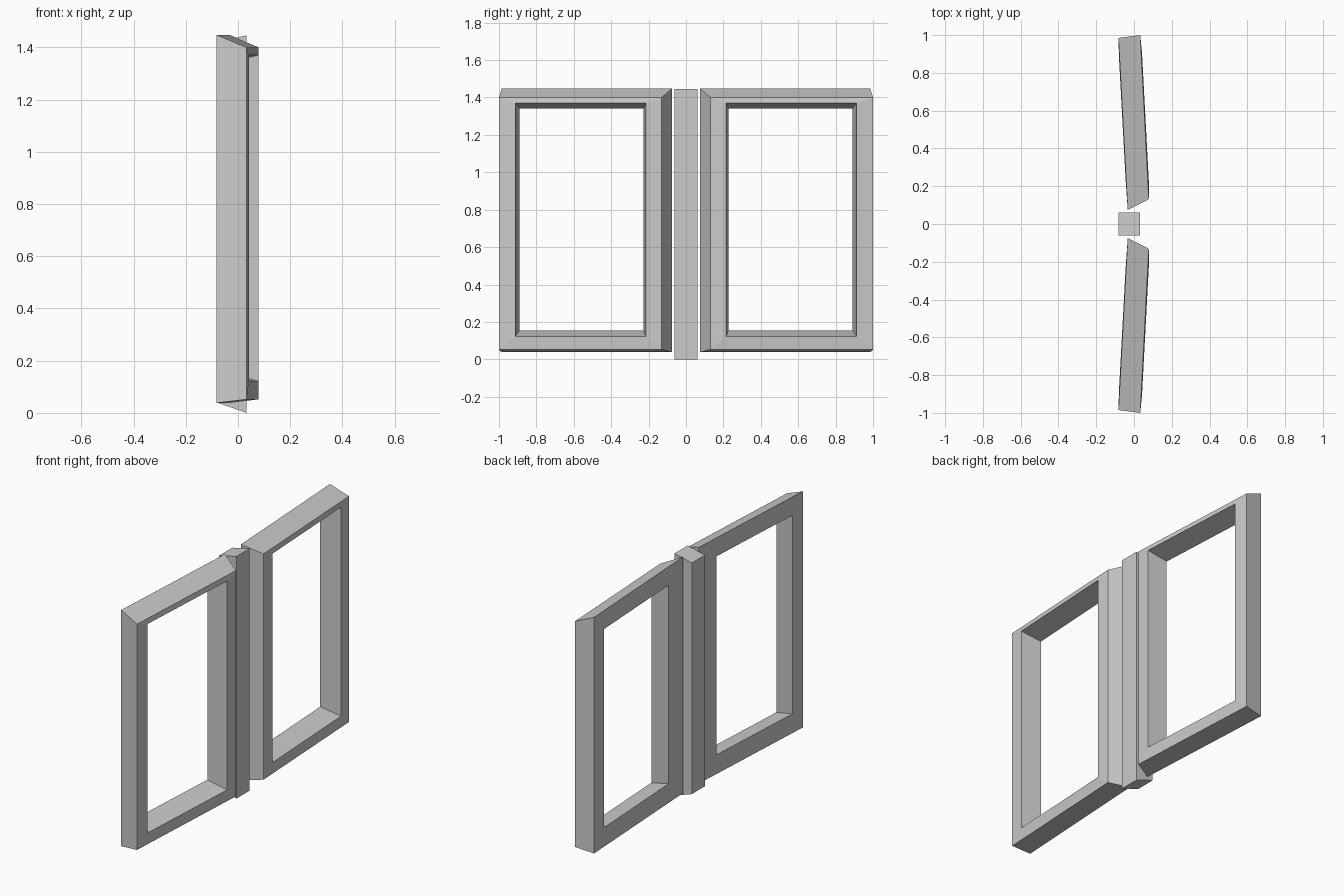
import bpy

if "Cube" in bpy.data.objects:
    bpy.data.objects.remove(bpy.data.objects["Cube"])


def make_mesh(name, verts, faces):
    mesh = bpy.data.meshes.new(name)
    mesh.from_pydata(verts, [], faces)
    mesh.update()
    obj = bpy.data.objects.new(name, mesh)
    bpy.context.collection.objects.link(obj)
    return obj


def ring(inner, outer, z_low, z_high, side):
    """Rectangle loop; inner and outer are (x, y) of its vertical edges."""
    (xi, yi), (xo, yo) = inner, outer
    return [(xi, yi * side, z_low), (xo, yo * side, z_low),
            (xo, yo * side, z_high), (xi, yi * side, z_high)]


def window_frame(name, side):
    # four loops: front outer, front opening, back opening, back outer
    loops = [
        ring((0.078, 0.13), (0.033, 1.0), 0.052, 1.40, side),
        ring((0.079, 0.215), (0.042, 0.912), 0.123, 1.37, side),
        ring((-0.044, 0.227), (-0.08, 0.89), 0.155, 1.34, side),
        ring((-0.033, 0.075), (-0.082, 0.985), 0.038, 1.448, side),
    ]
    verts = [v for loop in loops for v in loop]
    faces = []
    for a in range(4):
        b = (a + 1) % 4
        for i in range(4):
            j = (i + 1) % 4
            quad = (a * 4 + i, a * 4 + j, b * 4 + j, b * 4 + i)
            faces.append(quad if side > 0 else quad[::-1])
    return make_mesh(name, verts, faces)


# two splayed window frames, mirrored about the post
window_frame("right_window_frame", 1)
window_frame("left_window_frame", -1)

# centre post with sloping ends
profile = [(-0.082, 0.04), (0.033, 0.0), (0.033, 1.446), (-0.082, 1.42)]
post_verts = [(x, y, z) for y in (-0.062, 0.062) for x, z in profile]
post_faces = [(0, 1, 2, 3), (7, 6, 5, 4)]
post_faces += [(i, i + 4, (i + 1) % 4 + 4, (i + 1) % 4) for i in range(4)]
make_mesh("centre_post", post_verts, post_faces)
